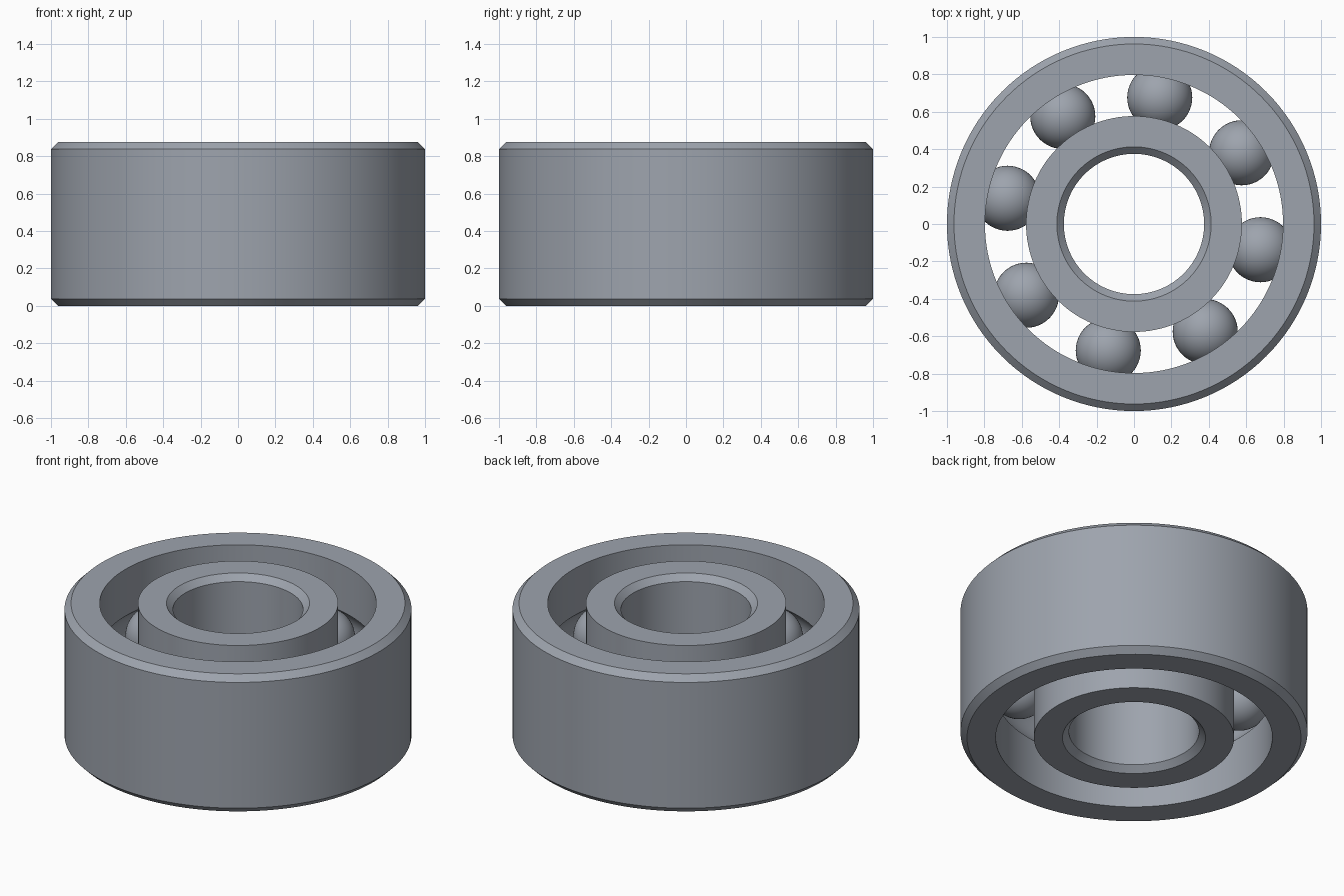
import bpy
import bmesh
import math
from mathutils import Vector, Matrix

cube = bpy.data.objects.get("Cube")
if cube:
    bpy.data.objects.remove(cube, do_unlink=True)

HEIGHT = 0.875
MID = HEIGHT / 2
CHAMFER = 0.0375
PITCH = 0.69           # radius of the circle of ball centres
BALL = 0.174
GROOVE = 0.176
BALL_COUNT = 8
SEGMENTS = 128

steel = bpy.data.materials.new("steel grey")
steel.use_nodes = True
colour = (0.34, 0.37, 0.42, 1)
steel.diffuse_color = colour
steel.node_tree.nodes["Principled BSDF"].inputs["Base Color"].default_value = colour


def finish(name, bm):
    """Turn a bmesh into a smooth steel object with sharp edges kept."""
    bmesh.ops.recalc_face_normals(bm, faces=bm.faces)
    mesh = bpy.data.meshes.new(name)
    bm.to_mesh(mesh)
    bm.free()
    mesh.materials.append(steel)
    obj = bpy.data.objects.new(name, mesh)
    bpy.context.collection.objects.link(obj)
    bpy.ops.object.select_all(action="DESELECT")
    obj.select_set(True)
    bpy.context.view_layer.objects.active = obj
    bpy.ops.object.shade_smooth_by_angle(angle=math.radians(30))
    return obj


def bearing_ring(name, plain_radius, race_radius):
    """Ring with a chamfered plain wall and a ball groove in its race wall."""
    side = 1 if race_radius > plain_radius else -1
    shoulder = plain_radius + side * CHAMFER
    profile = [(race_radius, 0), (shoulder, 0), (plain_radius, CHAMFER),
               (plain_radius, HEIGHT - CHAMFER), (shoulder, HEIGHT),
               (race_radius, HEIGHT)]
    # Groove arc, from its upper edge to its lower edge
    half = math.acos(abs(PITCH - race_radius) / GROOVE)
    steps = 16
    for i in range(steps + 1):
        a = half - 2 * half * i / steps
        profile.append((PITCH - side * GROOVE * math.cos(a),
                        MID + GROOVE * math.sin(a)))
    bm = bmesh.new()
    verts = [bm.verts.new((r, 0, z)) for r, z in profile]
    edges = [bm.edges.new((v, verts[i - 1])) for i, v in enumerate(verts)]
    bmesh.ops.spin(bm, geom=verts + edges, cent=(0, 0, 0), axis=(0, 0, 1),
                   angle=math.tau, steps=SEGMENTS, use_merge=True)
    bmesh.ops.remove_doubles(bm, verts=bm.verts, dist=0.0001)
    return finish(name, bm)


bearing_ring("outer_ring", 1.0, 0.797)
bearing_ring("inner_ring", 0.375, 0.577)

# Balls evenly spaced between the rings
for i in range(BALL_COUNT):
    angle = math.radians(-11.5) + math.tau * i / BALL_COUNT
    centre = Vector((PITCH * math.cos(angle), PITCH * math.sin(angle), MID))
    bm = bmesh.new()
    bmesh.ops.create_uvsphere(bm, u_segments=48, v_segments=24, radius=BALL,
                              matrix=Matrix.Translation(centre))
    finish(f"ball_{i + 1}", bm)
